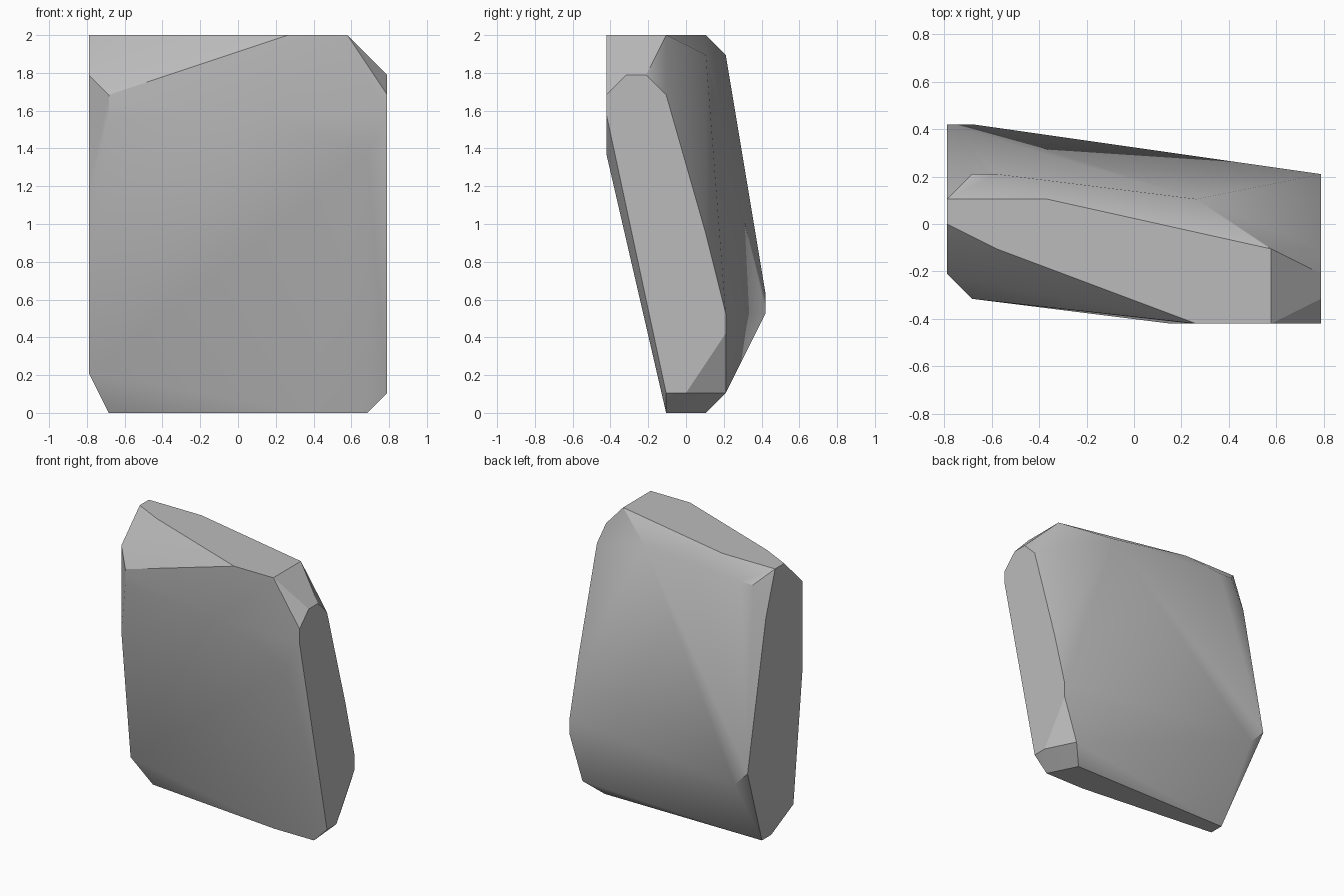
import bpy
import bmesh
import math

# Remove the default cube only
default_cube = bpy.data.objects.get("Cube")
if default_cube:
    bpy.data.objects.remove(default_cube, do_unlink=True)

# The stone is laid out on a whole-number lattice: width, depth, height
WIDTH, DEPTH, HEIGHT = 15, 8, 19
UNIT = 2 / HEIGHT


def at_x(x, outline):
    """Corners of an upright cross-section, given as (depth, height)."""
    return [(x, y, z) for y, z in outline]


def at_z(z, outline):
    """Corners of a level cross-section, given as (width, depth)."""
    return [(x, y, z) for x, y in outline]


# Flat ends of the slab
left_end = at_x(WIDTH, [(0, 16), (0, 15), (3, 1), (4, 1), (6, 4),
                        (6, 5), (5, 9), (3, 16), (2, 17), (1, 17)])
right_end = at_x(0, [(4, 19), (2, 17), (2, 11), (3, 2), (8, 6), (6, 16)])

# Top and bottom facets, with the chipped rear rim below the top
top_facet = at_z(HEIGHT, [(0, 5), (4, 5), (13, 3), (13, 0), (10, 0), (2, 3)])
rear_rim = at_z(18, [(1, 6), (2, 6), (10, 5)])
bottom_facet = at_z(0, [(1, 4), (1, 5), (13, 5), (14, 3), (11, 3)])

# Swellings on the broad front and back
front_swell = [(1, 1, 16), (1, 1, 15), (9, 0, 15), (14, 0, 13)]
rear_swell = [(1, 8, 5), (14, 6, 1)]

corners = (left_end + right_end + top_facet + rear_rim
           + bottom_facet + front_swell + rear_swell)


def make_material(name, colour):
    material = bpy.data.materials.new(name)
    material.use_nodes = True
    material.diffuse_color = colour
    shader = next(node for node in material.node_tree.nodes
                  if node.type == "BSDF_PRINCIPLED")
    shader.inputs["Base Color"].default_value = colour
    return material


def make_stone(name, points, material):
    """Wrap the corners in a convex skin and merge its coplanar triangles."""
    bm = bmesh.new()
    for x, y, z in points:
        bm.verts.new(((x - WIDTH / 2) * UNIT, (y - DEPTH / 2) * UNIT, z * UNIT))
    hull = bmesh.ops.convex_hull(bm, input=bm.verts[:])
    unused = {v for v in hull["geom_interior"] + hull["geom_unused"]
              if isinstance(v, bmesh.types.BMVert)}
    bmesh.ops.delete(bm, geom=list(unused), context="VERTS")
    bmesh.ops.dissolve_limit(bm, angle_limit=math.radians(0.5),
                             verts=bm.verts[:], edges=bm.edges[:])
    bmesh.ops.recalc_face_normals(bm, faces=bm.faces[:])
    mesh = bpy.data.meshes.new(name)
    bm.to_mesh(mesh)
    bm.free()
    mesh.materials.append(material)
    stone = bpy.data.objects.new(name, mesh)
    bpy.context.collection.objects.link(stone)
    return stone


stone = make_stone("stone_slab", corners,
                   make_material("stone grey", (0.5, 0.5, 0.5, 1)))

# Soft shading across shallow facets, crisp edges elsewhere
bpy.ops.object.select_all(action="DESELECT")
stone.select_set(True)
bpy.context.view_layer.objects.active = stone
bpy.ops.object.shade_smooth_by_angle(angle=math.radians(30))
